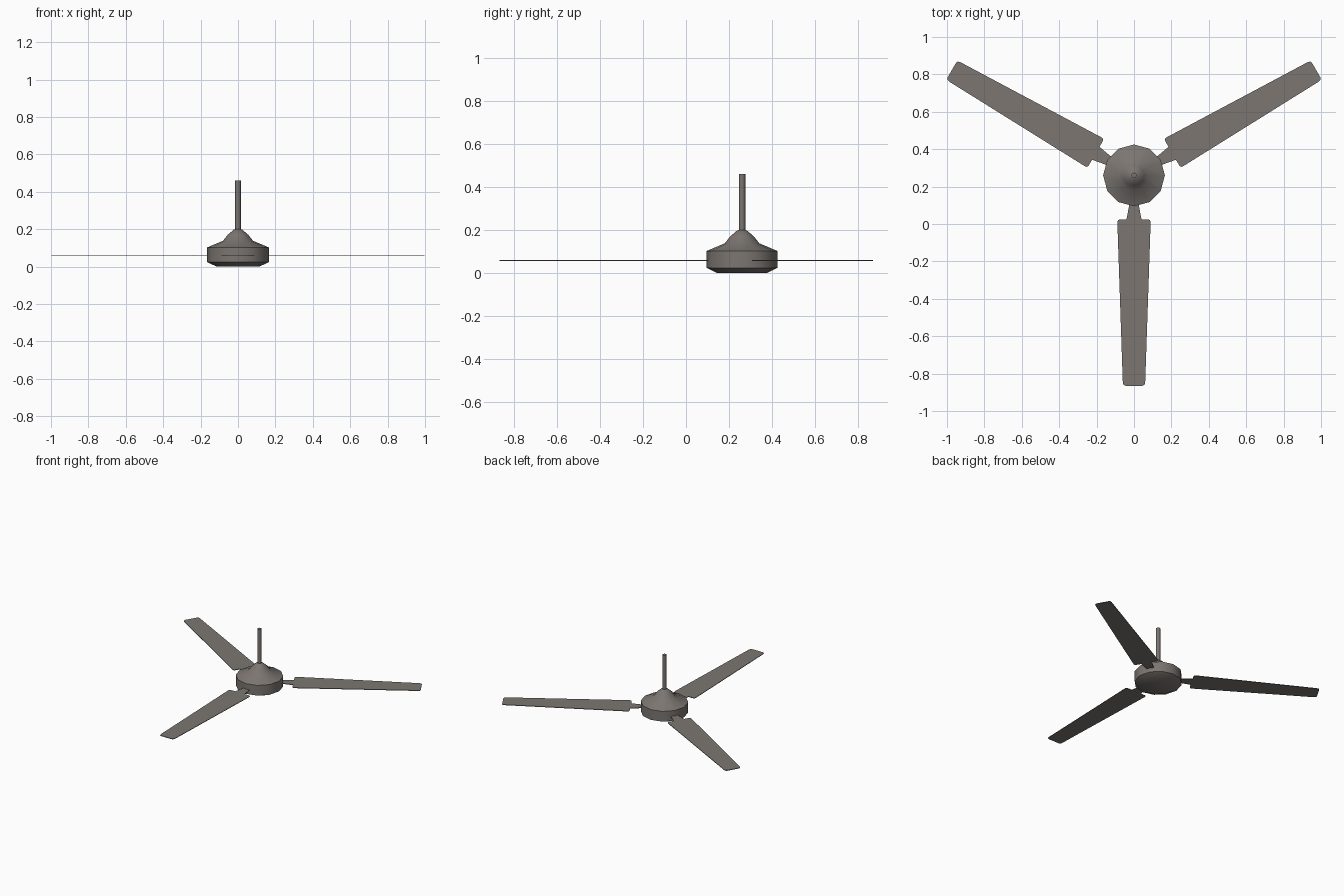
import bpy, bmesh, math
from mathutils import Matrix, Vector

if "Cube" in bpy.data.objects:
    bpy.data.objects.remove(bpy.data.objects["Cube"])

CENTER = Vector((0, 0.26, 0))

metal = bpy.data.materials.new("warm grey metal")
metal.diffuse_color = (0.20, 0.18, 0.165, 1)
metal.use_nodes = True
metal.node_tree.nodes["Principled BSDF"].inputs["Base Color"].default_value = metal.diffuse_color


def finish(bm, name, angle=None):
    bmesh.ops.recalc_face_normals(bm, faces=bm.faces)
    me = bpy.data.meshes.new(name)
    bm.to_mesh(me)
    bm.free()
    me.materials.append(metal)
    ob = bpy.data.objects.new(name, me)
    bpy.context.collection.objects.link(ob)
    if angle:
        bpy.ops.object.select_all(action='DESELECT')
        ob.select_set(True)
        bpy.context.view_layer.objects.active = ob
        bpy.ops.object.shade_smooth_by_angle(angle=math.radians(angle))
    return ob


def lathe(name, profile, sides, angle):
    """Closed revolved solid from (radius, height) points."""
    bm = bmesh.new()
    rings = []
    for r, z in profile:
        rings.append([bm.verts.new(CENTER + Vector((
            r * math.cos(math.tau * i / sides),
            r * math.sin(math.tau * i / sides), z))) for i in range(sides)])
    for a, b in zip(rings, rings[1:]):
        for i in range(sides):
            j = (i + 1) % sides
            bm.faces.new((a[i], a[j], b[j], b[i]))
    bm.faces.new(rings[0])
    bm.faces.new(rings[-1])
    return finish(bm, name, angle)


# motor housing with bell-shaped cover
lathe("motor_housing", [(0.115, 0), (0.165, 0.024), (0.165, 0.102),
                        (0.08, 0.138), (0.055, 0.17), (0.022, 0.198),
                        (0.012, 0.2)], 12, 40)

# hanging rod
lathe("hanging_rod", [(0.015, 0.19), (0.015, 0.46)], 8, 50)

# blades: (distance from axis, half width), mirrored to a closed outline
half = [(0.12, 0.027), (0.165, 0.027), (0.236, 0.04), (0.236, 0.076),
        (0.24, 0.086), (0.252, 0.089), (1.105, 0.06), (1.12, 0.056),
        (1.125, 0.045)]
outline = half + [(d, -w) for d, w in reversed(half)]
THICK = 0.004
for k, deg in enumerate((30, 150, 270)):
    bm = bmesh.new()
    face = bm.faces.new([bm.verts.new((d, w, 0.058 - THICK / 2))
                         for d, w in outline])
    ext = bmesh.ops.extrude_face_region(bm, geom=[face], use_keep_orig=True)
    bmesh.ops.translate(bm, vec=(0, 0, THICK), verts=[
        g for g in ext["geom"] if isinstance(g, bmesh.types.BMVert)])
    bm.transform(Matrix.Translation(CENTER) @
                 Matrix.Rotation(math.radians(deg), 4, 'Z'))
    finish(bm, f"blade_{k + 1}")
